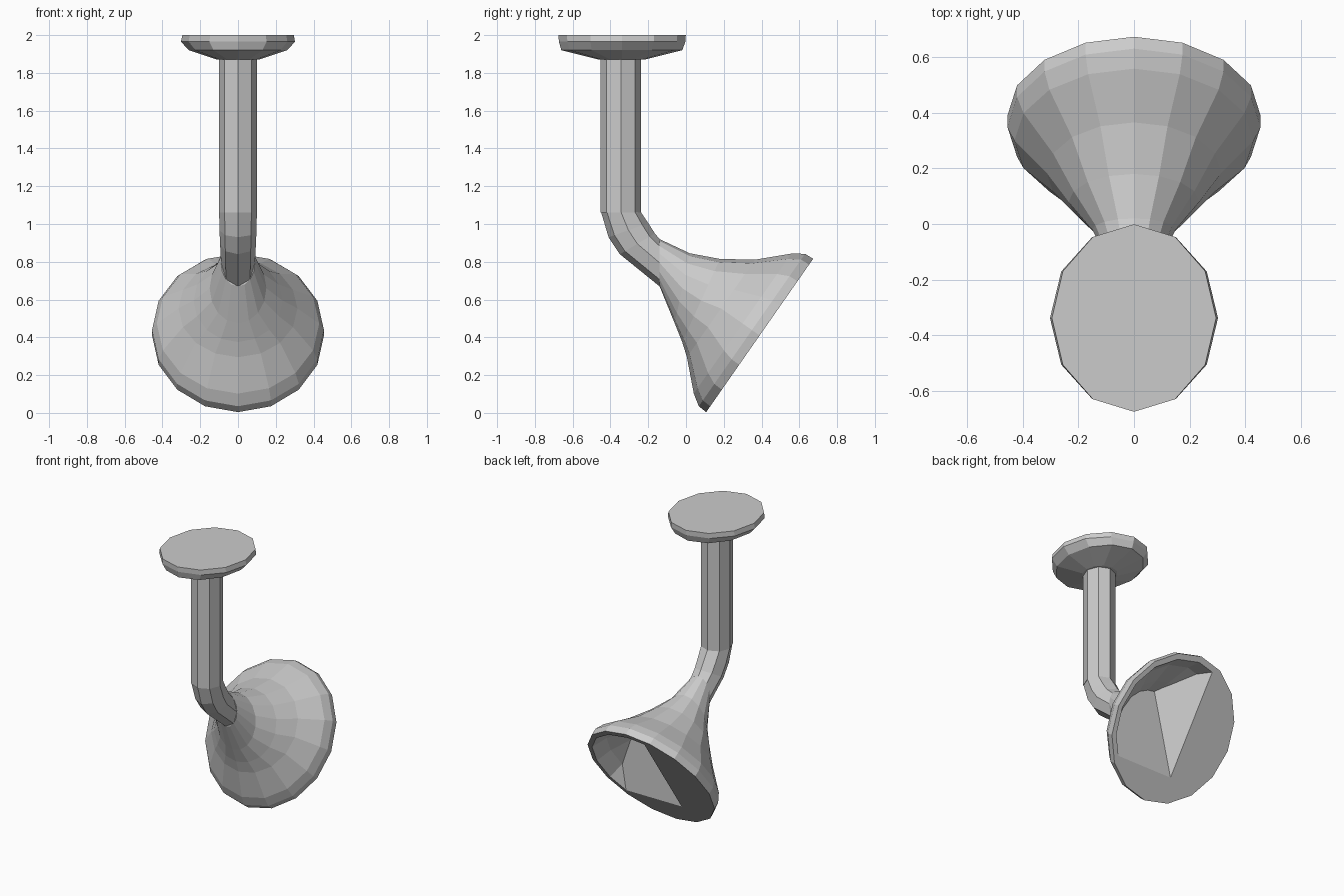
import bpy, bmesh, math
from mathutils import Vector

if "Cube" in bpy.data.objects:
    bpy.data.objects.remove(bpy.data.objects["Cube"])

X = Vector((1, 0, 0))
AXIS = Vector((0, 0.82, -0.572))        # direction the lamp head faces
PERP = Vector((0, 0.572, 0.82))         # "up" across the lamp opening
OPENING = Vector((0, 0.39, 0.41))       # centre of the lamp rim


def loft(name, rings, sides, cuts=()):
    """Skin closed rings (centre, half-axis u, half-axis v), then trim by planes."""
    bm = bmesh.new()
    loops = []
    for c, u, v in rings:
        angles = [2 * math.pi * i / sides for i in range(sides)]
        loops.append([bm.verts.new(c + u * math.cos(a) + v * math.sin(a)) for a in angles])
    for lo, hi in zip(loops, loops[1:]):
        for i in range(sides):
            j = (i + 1) % sides
            bm.faces.new((lo[i], lo[j], hi[j], hi[i]))
    bm.faces.new(loops[0])
    bm.faces.new(loops[-1])
    for point, normal in cuts:
        bmesh.ops.bisect_plane(bm, geom=bm.verts[:] + bm.edges[:] + bm.faces[:],
                               plane_co=point, plane_no=normal, clear_inner=True)
        bmesh.ops.holes_fill(bm, edges=[e for e in bm.edges if e.is_boundary])
    bmesh.ops.recalc_face_normals(bm, faces=bm.faces)
    mesh = bpy.data.meshes.new(name)
    bm.to_mesh(mesh)
    bm.free()
    obj = bpy.data.objects.new(name, mesh)
    bpy.context.collection.objects.link(obj)
    return obj


def flat_ring(y, z, rx, ry):
    return Vector((0, y, z)), X * rx, Vector((0, ry, 0))


def head_ring(a, r, rx=None):
    return OPENING + AXIS * a, X * (rx or r * 0.93), PERP * r


def bend_ring(outer, inner, rx):
    o, i = Vector((0, *outer)), Vector((0, *inner))
    return (o + i) / 2, X * rx, (i - o) / 2


# ceiling canopy
loft("canopy", [flat_ring(-0.34, 1.87, 0.11, 0.12),
                flat_ring(-0.34, 1.92, 0.26, 0.32),
                flat_ring(-0.338, 1.965, 0.302, 0.335),
                flat_ring(-0.338, 2.0, 0.295, 0.337)], 12)

# straight stem
loft("stem", [flat_ring(-0.345, 1.06, 0.101, 0.107),
              flat_ring(-0.345, 1.88, 0.101, 0.107)], 8)

# bent elbow joining the stem to the head
neck = bend_ring((-0.14, 0.67), (-0.14, 0.92), 0.09)
loft("elbow", [bend_ring((-0.45, 1.065), (-0.24, 1.065), 0.1),
               bend_ring((-0.41, 0.93), (-0.20, 1.005), 0.098),
               bend_ring((-0.35, 0.84), (-0.165, 0.95), 0.095),
               neck], 8)

# flared lamp head
head = loft("lamp_head", [neck,
                          bend_ring((-0.06, 0.475), (0.02, 0.845), 0.15),
                          bend_ring((-0.02, 0.375), (0.18, 0.815), 0.235),
                          head_ring(-0.25, 0.315, 0.315),
                          head_ring(-0.11, 0.452, 0.43),
                          head_ring(-0.05, 0.492, 0.455),
                          head_ring(0.0, 0.495, 0.455)], 16)

# hollow in the front of the head, walled off at the bottom and on one side
hollow = loft("hollow_cutter",
              [head_ring(-0.40, 0.13), head_ring(-0.24, 0.27), head_ring(-0.10, 0.40),
               head_ring(0.0, 0.455), head_ring(0.1, 0.46)], 16,
              cuts=[(Vector((0, 0.22, 0)), Vector((0, 1, 0))),
                    (OPENING - X * 0.12, X + AXIS * 0.4)])
hollow.hide_render = True
hollow.hide_viewport = True
cut = head.modifiers.new("hollow", "BOOLEAN")
cut.operation = "DIFFERENCE"
cut.solver = "EXACT"
cut.object = hollow
